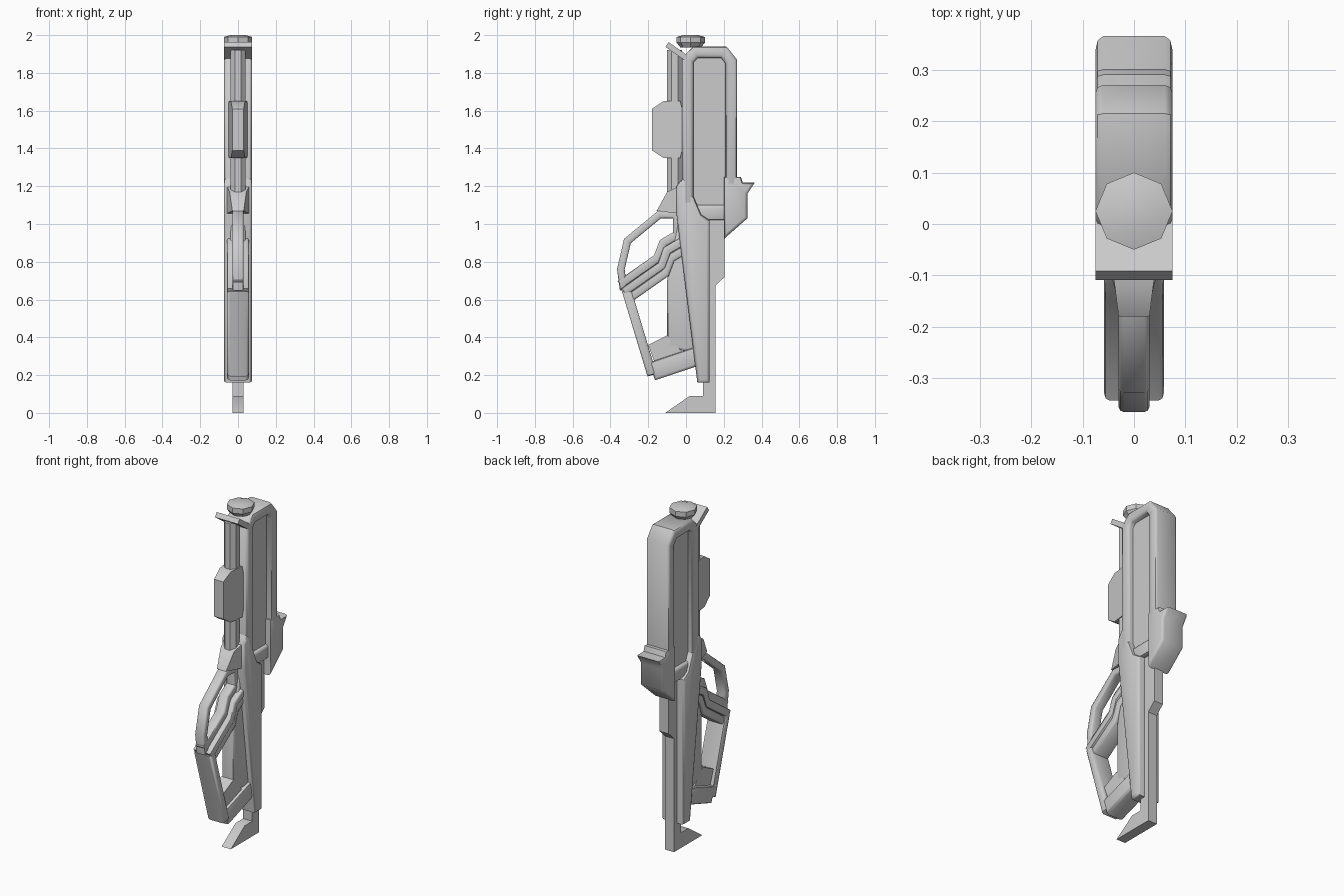
import bpy, bmesh, math
from mathutils import Vector

cube = bpy.data.objects.get("Cube")
if cube:
    bpy.data.objects.remove(cube, do_unlink=True)

grey = (0.6, 0.6, 0.6, 1)
material = bpy.data.materials.new("plain_grey")
material.use_nodes = True
material.diffuse_color = grey
material.node_tree.nodes["Principled BSDF"].inputs["Base Color"].default_value = grey


def finish(bm, name, rim=0, angle=45):
    """Turn a bmesh into a shaded object, rounding the rims of its side faces."""
    bmesh.ops.recalc_face_normals(bm, faces=bm.faces)
    mesh = bpy.data.meshes.new(name)
    bm.to_mesh(mesh)
    bm.free()
    mesh.materials.append(material)
    obj = bpy.data.objects.new(name, mesh)
    bpy.context.collection.objects.link(obj)
    bpy.ops.object.select_all(action='DESELECT')
    obj.select_set(True)
    bpy.context.view_layer.objects.active = obj
    if rim:
        weights = mesh.attributes.new("bevel_weight_edge", 'FLOAT', 'EDGE')
        for edge in mesh.edges:
            first, second = (mesh.vertices[i].co.x for i in edge.vertices)
            weights.data[edge.index].value = float(first * second > 0)
        bevel = obj.modifiers.new("rim", 'BEVEL')
        bevel.limit_method = 'WEIGHT'
        bevel.width = rim
        bevel.segments = 2
        bpy.ops.object.modifier_apply(modifier=bevel.name)
    bpy.ops.object.shade_smooth_by_angle(angle=math.radians(angle))


def bridge(bm, loops):
    """Join neighbouring vertex loops with quads and cap both ends."""
    count = len(loops[0])
    for low, high in zip(loops, loops[1:]):
        for i in range(count):
            j = (i + 1) % count
            bm.faces.new((low[i], low[j], high[j], high[i]))
    bm.faces.new(loops[0])
    bm.faces.new(loops[-1])


def slab(name, outline, half, rim=0, front_half=None):
    """Side outline of (y, z) spread across x, optionally narrowing to the front."""
    front = min(y for y, z in outline)
    depth = max(y for y, z in outline) - front

    def width(y):
        if front_half is None:
            return half
        return front_half + (half - front_half) * (y - front) / depth

    bm = bmesh.new()
    bridge(bm, [[bm.verts.new((side * width(y), y, z)) for y, z in outline]
                for side in (-1, 1)])
    finish(bm, name, rim)


def bar(name, path, thickness, half, rim=0):
    """Bar of even thickness with mitred corners along a (y, z) path."""
    points = [Vector(p) for p in path]
    steps = [(b - a).normalized() for a, b in zip(points, points[1:])]
    left, right = [], []
    for point, before, after in zip(points, steps[:1] + steps, steps + steps[-1:]):
        along = (before + after).normalized()
        across = Vector((-along.y, along.x)) * thickness / 2 / along.dot(before)
        left.append(tuple(point + across))
        right.append(tuple(point - across))
    slab(name, left + right[::-1], half, rim)


def octagon(name, y, rings, turn=0):
    """Eight sided column through (radius, z) rings."""
    bm = bmesh.new()
    angles = [math.pi * (k + turn) / 4 for k in range(8)]
    bridge(bm, [[bm.verts.new((r * math.cos(a), y + r * math.sin(a), z)) for a in angles]
                for r, z in rings])
    finish(bm, name, angle=25)


def block(name, front, back, bottom, top, half, rim=0):
    """Plain box given by its extents."""
    slab(name, [(front, bottom), (back, bottom), (back, top), (front, top)], half, rim)


soft = 0.015    # usual rim rounding
wide = 0.075    # usual half width
slim = 0.03     # half width of the thin parts

# Upper frame arching around the side window
bar("upper_frame", [(0.01, 1.1), (0.01, 1.87), (0.05, 1.91), (0.2, 1.91),
                    (0.24, 1.86), (0.24, 1.2)], 0.06, wide, soft)
block("window_panel", 0.02, 0.23, 1.05, 1.9, 0.04)
block("panel_sill", 0.05, 0.21, 1.02, 1.1, 0.06, soft)

# Muzzle, tube and front plate
octagon("muzzle", 0.025, [(0.055, 1.935), (wide, 1.96), (wide, 1.99), (0.04, 2)])
octagon("tube", -0.06, [(0.043, 1.1), (0.043, 1.92)], turn=0.5)
bar("front_plate", [(-0.1, 1.95), (0, 1.88)], slim, wide)

# Sliding hand grip, the same above and below its middle
half_grip = [(-0.18, 0.11), (-0.12, 0.15), (-0.03, 0.15), (-0.02, 0.11)]
slab("hand_grip", [(y, 1.5 + h) for y, h in half_grip]
     + [(y, 1.5 - h) for y, h in reversed(half_grip)], 0.05, front_half=slim)

# Rear block with hooked lip
slab("rear_block", [(0.2, 0.92), (0.2, 1.25), (0.29, 1.25), (0.3, 1.22), (0.365, 1.22),
                    (0.325, 1.16), (0.325, 1.03)], wide, soft)

# Tapered body, collar and inner core
slab("body", [(-0.05, 1.05), (-0.05, 1.2), (-0.02, 1.24), (0, 1.24), (0.08, 1.05),
              (0.125, 1.02), (0.125, 0.16), (0.06, 0.16)], wide, soft)
slab("collar", [(-0.155, 1.07), (-0.1, 1.17), (0, 1.22), (0, 1.05)], 0.07, front_half=slim)
slab("inner_core", [(-0.1, 0.35), (-0.1, 0.7), (-0.03, 1.08), (0.1, 1.05), (0.1, 0.3)],
     0.04, soft)

# Spine down the back, ending in a pointed foot
block("spine", 0.09, 0.155, 0, 1, slim)
slab("spine_step", [(0.1, 1.1), (0.205, 1.1), (0.205, 0.72), (0.1, 0.62)], slim)
slab("foot", [(0.1, 0), (-0.11, 0), (0.02, 0.09), (0.1, 0.09)], slim)

# Lower open stock
bar("stock_front", [(-0.315, 0.65), (-0.18, 0.2)], 0.05, 0.058, soft)
bar("stock_base", [(-0.18, 0.22), (0.06, 0.3)], 0.1, 0.058, soft)
slab("stock_web", [(-0.2, 0.36), (-0.1, 0.41), (0, 0.3), (-0.16, 0.25)], 0.04)

# Stepped rails, stacked downwards between the two loops
rail = [(-0.35, 0.68), (-0.15, 0.82), (-0.12, 0.9), (0, 0.97)]
for i, (name, half) in enumerate((("guard_rail", slim), ("upper_rail", 0.058),
                                  ("lower_rail", 0.05))):
    bar(name, [(y + i * 0.02, z - i * 0.04) for y, z in rail], 0.045, half, 0.01)

# Upper open guard
bar("upper_guard", [(-0.33, 0.65), (-0.345, 0.76), (-0.31, 0.91), (-0.14, 1.05),
                    (-0.05, 1.05), (-0.05, 0.92)], 0.04, slim, 0.01)
